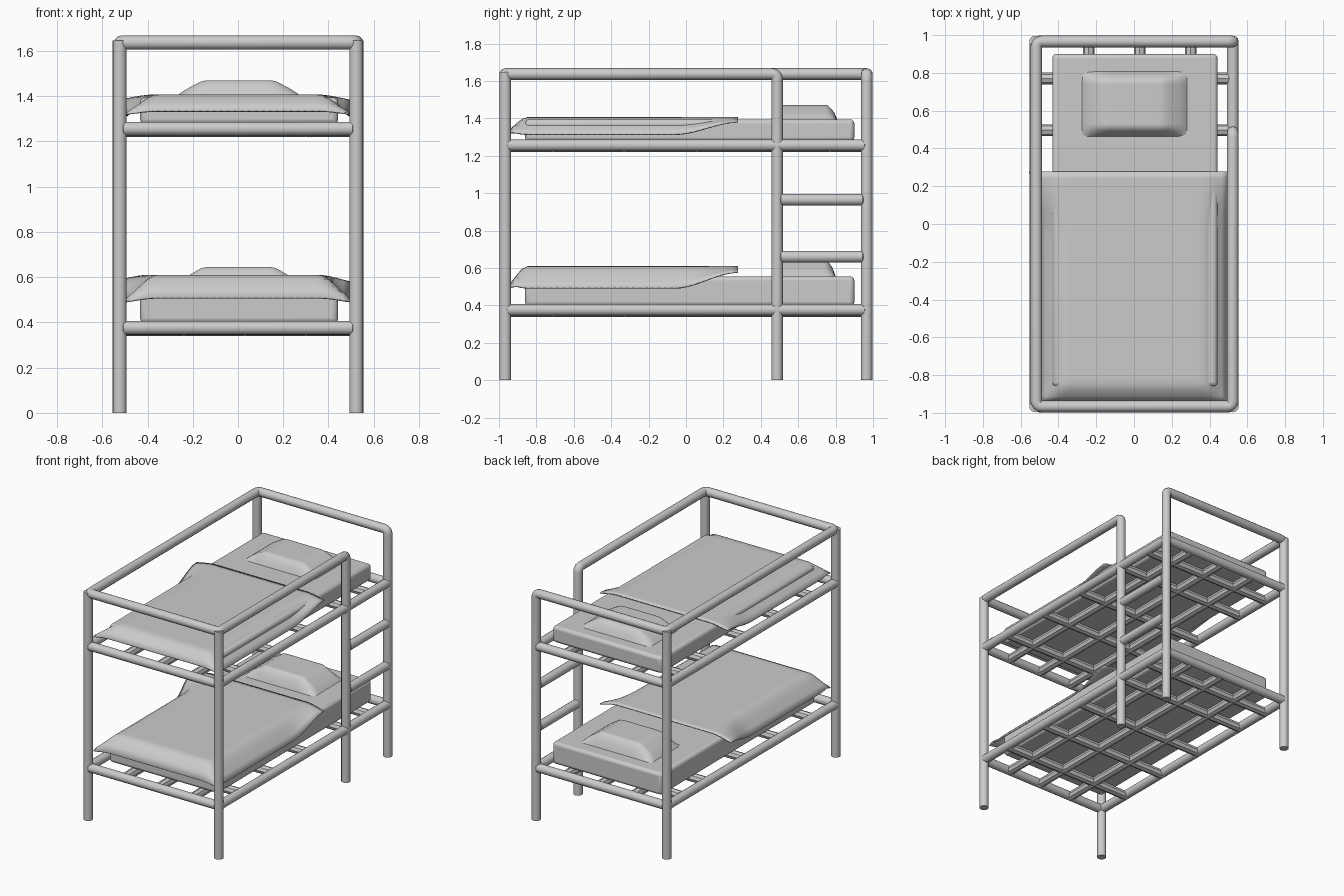
import bpy, bmesh, math
from mathutils import Vector

if "Cube" in bpy.data.objects:
    bpy.data.objects.remove(bpy.data.objects["Cube"])

R = 0.031
X, Y, TOP = 0.523, 0.966, 1.637
LADDER_Y = 0.487


def smooth(ob, angle=40):
    bpy.ops.object.select_all(action='DESELECT')
    ob.select_set(True)
    bpy.context.view_layer.objects.active = ob
    bpy.ops.object.shade_smooth_by_angle(angle=math.radians(angle))


def tube(name, a, b, r=R, sides=16, bevel=0.012):
    """Round bar between two points with chamfered ends."""
    a, b = Vector(a), Vector(b)
    bpy.ops.mesh.primitive_cylinder_add(vertices=sides, radius=r, depth=(b - a).length,
                                        location=(a + b) / 2)
    ob = bpy.context.object
    ob.name = name
    ob.rotation_euler = (b - a).to_track_quat('Z', 'Y').to_euler()
    if bevel:
        m = ob.modifiers.new("chamfer", 'BEVEL')
        m.width, m.segments = bevel, 1
        m.limit_method, m.angle_limit = 'ANGLE', math.radians(60)
    smooth(ob)
    return ob


def bent_tube(name, pts, fillet=0.03):
    """Tube along a path with small rounded corners."""
    pts = [Vector(p) for p in pts]
    path = [pts[0]]
    for p, c, n in zip(pts, pts[1:], pts[2:]):
        a = c + (p - c).normalized() * fillet
        b = c + (n - c).normalized() * fillet
        for i in range(5):
            t = i / 4
            path.append(a * (1 - t) ** 2 + c * 2 * t * (1 - t) + b * t * t)
    path.append(pts[-1])
    cu = bpy.data.curves.new(name, 'CURVE')
    cu.dimensions = '3D'
    cu.bevel_depth, cu.bevel_resolution = R, 4
    cu.use_fill_caps = True
    s = cu.splines.new('POLY')
    s.points.add(len(path) - 1)
    for q, p in zip(s.points, path):
        q.co = (*p, 1)
    ob = bpy.data.objects.new(name, cu)
    bpy.context.collection.objects.link(ob)


def sheet(name, nu, nv, fn, thickness=0):
    """Surface over u, v in -1..1 shaped by fn(u, v) -> point."""
    bm = bmesh.new()
    g = [[bm.verts.new(fn(2 * i / nu - 1, 2 * j / nv - 1)) for j in range(nv + 1)]
         for i in range(nu + 1)]
    for i in range(nu):
        for j in range(nv):
            bm.faces.new((g[i][j], g[i + 1][j], g[i + 1][j + 1], g[i][j + 1]))
    me = bpy.data.meshes.new(name)
    bm.to_mesh(me)
    bm.free()
    ob = bpy.data.objects.new(name, me)
    bpy.context.collection.objects.link(ob)
    if thickness:
        m = ob.modifiers.new("thickness", 'SOLIDIFY')
        m.thickness, m.offset = thickness, -1
    smooth(ob, 50)


def ease(t):
    t = max(0.0, min(1.0, t))
    return t * t * (3 - 2 * t)


# Guard rail: one tube up the ladder post, around the top, and down the back post
bent_tube("guard_rail", [(X, LADDER_Y, 0), (X, LADDER_Y, TOP), (X, -Y, TOP), (-X + .006, -Y, TOP),
                         (-X + .006, Y, TOP), (X, Y, TOP), (X, Y, 0)])

# Remaining corner posts
for name, x, y in (("front_right_post", X, -Y), ("front_left_post", -X, -Y),
                   ("back_left_post", -X, Y)):
    tube(name, (x, y, 0), (x, y, TOP + 0.01), bevel=0)

# Ladder rungs
for z in (0.66, 0.965):
    tube("ladder_rung", (X, LADDER_Y + 0.01, z), (X, Y - 0.01, z))


def pillow(name, z0, h, y0, y1):
    def fn(u, v):
        f = min(1, (1 - abs(u)) / 0.45) ** 0.75 * min(1, (1 - abs(v)) / 0.3) ** 0.6
        return (0.003 + 0.283 * u, (y0 + y1) / 2 + (y1 - y0) / 2 * v, z0 + h * f)
    sheet(name, 24, 20, fn)


def blanket(name, top, side_drop, foot_drop, flare):
    def fn(u, v):
        head = ease((v - 0.45) / 0.55)               # edges lift towards the head end
        half = 0.495 + (flare * head if u < 0 else 0)
        side = ease((abs(u) - 0.72) / 0.4) / ease(0.7)
        foot = ease((-v - 0.84) / 0.22) / ease(0.16 / 0.22)
        drop = side_drop * side * (1 - 0.75 * head) * (1 - 0.35 * foot)
        drop = max(drop, foot_drop * foot) + 0.2 * min(drop, foot_drop * foot)
        return (half * u, -0.335 + 0.612 * v, top - drop)
    sheet(name, 32, 36, fn, 0.008)


def bunk(tag, z, mat_top, blanket_args, pillow_args):
    # Frame rails
    for x in (-X, X):
        tube(tag + "_side_rail", (x, -Y, z), (x, Y, z))
    for y in (-Y, Y):
        tube(tag + "_end_rail", (-X + .005, y, z), (X - .005, y, z))
    # Support grid
    for y in (-0.71, -0.33, 0.056, 0.497, 0.77):
        tube(tag + "_cross_bar", (-X, y, z - .006), (X, y, z - .006), sides=8, bevel=0)
    for x in (-0.24, 0.03, 0.30):
        tube(tag + "_long_bar", (x, -Y, z - .006), (x, Y, z - .006), sides=8, bevel=0)
    # Mattress
    z0 = z + 0.02
    bpy.ops.mesh.primitive_cube_add(size=1, location=(0.005, 0.02, (z0 + mat_top) / 2))
    ob = bpy.context.object
    ob.name = tag + "_mattress"
    ob.scale = (0.875, 1.76, mat_top - z0)
    bpy.ops.object.transform_apply(location=False, rotation=False, scale=True)
    m = ob.modifiers.new("soft_edges", 'BEVEL')
    m.width, m.segments = 0.022, 3
    smooth(ob)
    # Bedding
    pillow(tag + "_pillow", *pillow_args)
    blanket(tag + "_blanket", *blanket_args)


bunk("lower", 0.376, 0.555, (0.61, 0.115, 0.10, 0.06), (0.555, 0.09, 0.46, 0.80))
bunk("upper", 1.256, 1.395, (1.407, 0.09, 0.07, 0.03), (1.39, 0.08, 0.46, 0.81))
